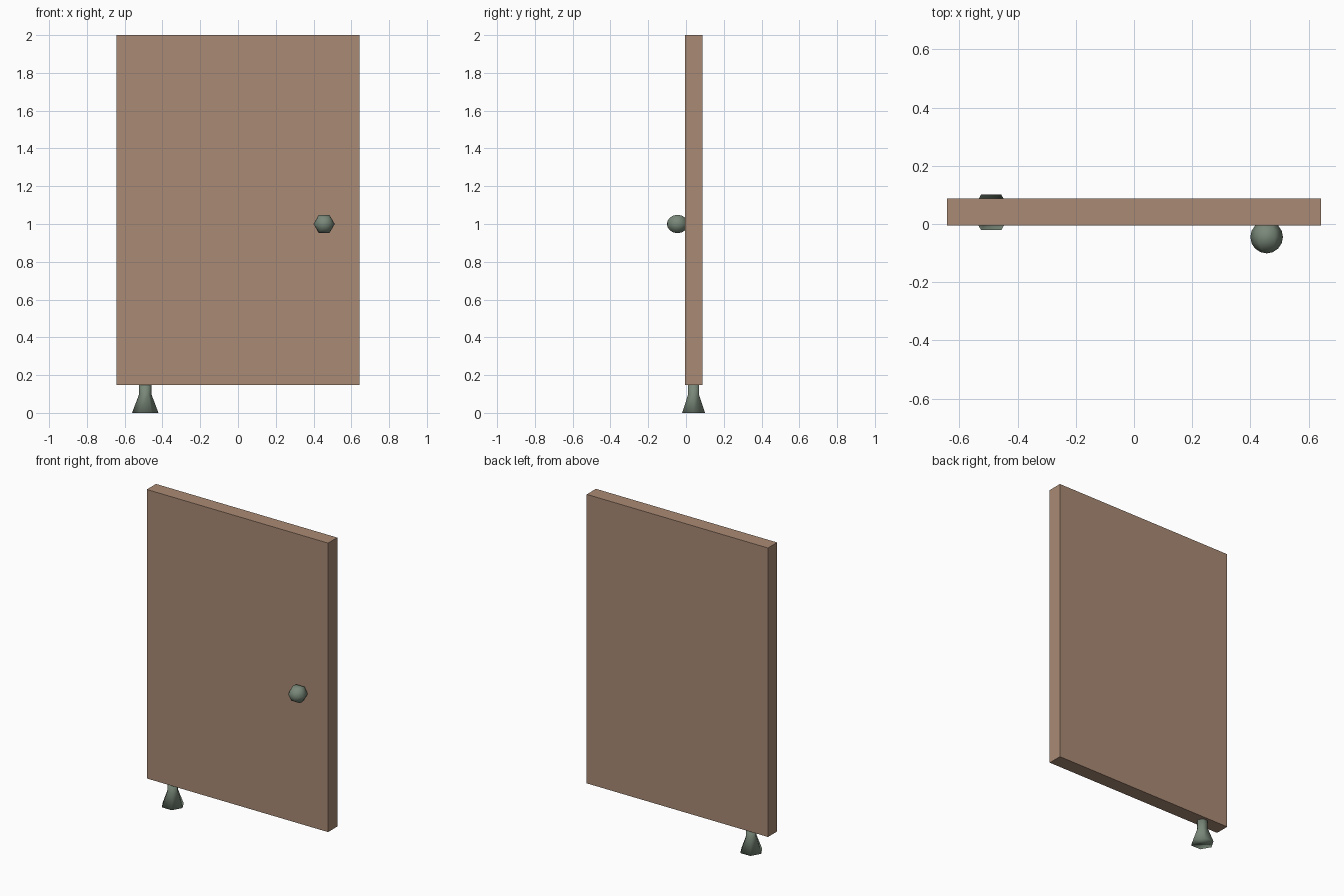
import bpy, bmesh, math

if "Cube" in bpy.data.objects:
    bpy.data.objects.remove(bpy.data.objects["Cube"])


def material(name, rgb):
    m = bpy.data.materials.new(name)
    m.diffuse_color = (*rgb, 1)
    m.use_nodes = True
    m.node_tree.nodes["Principled BSDF"].inputs["Base Color"].default_value = m.diffuse_color
    return m


BROWN = material("warm_brown", (0.40, 0.255, 0.175))
GREEN = material("grey_green", (0.19, 0.245, 0.19))


def lathe(name, profile, loc, rot, sides=6):
    """Revolve (radius, height) points; a radius of 0 makes a pole."""
    bm = bmesh.new()
    rings = []
    for r, h in profile:
        n = 1 if r < 1e-6 else sides
        rings.append([bm.verts.new((r * math.cos(2 * math.pi * i / sides),
                                    r * math.sin(2 * math.pi * i / sides), h))
                      for i in range(n)])
    for a, b in zip(rings, rings[1:]):
        for i in range(sides):
            j = (i + 1) % sides
            quad = [a[i % len(a)], a[j % len(a)], b[j % len(b)], b[i % len(b)]]
            bm.faces.new(list(dict.fromkeys(quad)))
    for ring in (rings[0], rings[-1]):
        if len(ring) > 1:
            bm.faces.new(ring)
    bmesh.ops.recalc_face_normals(bm, faces=bm.faces)
    for f in bm.faces:
        f.smooth = True
    me = bpy.data.meshes.new(name)
    bm.to_mesh(me)
    bm.free()
    me.materials.append(GREEN)
    ob = bpy.data.objects.new(name, me)
    ob.location = loc
    ob.rotation_euler = rot
    bpy.context.collection.objects.link(ob)
    return ob


# Door panel
bpy.ops.mesh.primitive_cube_add(size=1, location=(0, 0.041, 1.074))
door = bpy.context.object
door.name = "door_panel"
door.scale = (1.285, 0.093, 1.852)
door.data.materials.append(BROWN)

# Six-sided flared foot
lathe("foot", [(0.07, 0), (0.034, 0.095), (0.034, 0.155)],
      (-0.491, 0.04, 0), (0, 0, 0))

# Six-sided round knob with its axis pointing forward
R, N = 0.056, 8
arc = [(R * math.sin(math.pi * k / N), -R * math.cos(math.pi * k / N))
       for k in range(N + 1)]
lathe("knob", arc, (0.456, -0.045, 1.0), (math.radians(90), 0, 0))
